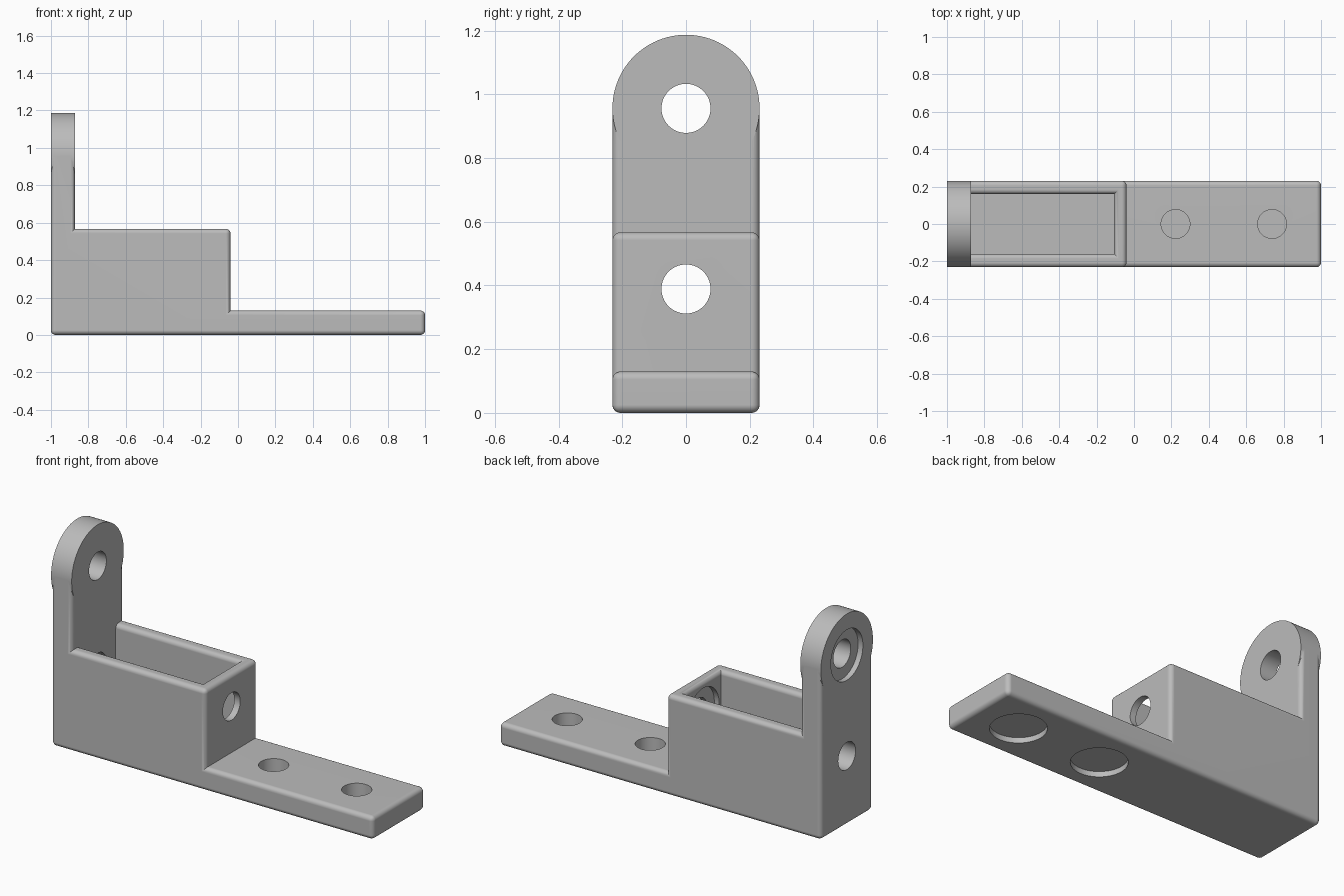
import bpy, bmesh
from math import radians, pi
from mathutils import Matrix, Vector

cube = bpy.data.objects.get("Cube")
if cube:
    bpy.data.objects.remove(cube, do_unlink=True)

HALF_WIDTH = 0.231   # half depth of the whole bracket
PLATE = 0.13         # plate and upright thickness
BOX_TOP = 0.567
EYE_Z = 0.956        # centre of the rounded upright end
HOLE, RECESS, SINK = 0.077, 0.142, 0.03
BACK, UPRIGHT_X, BOX_X = -1.0, -0.872, -0.04

grey = bpy.data.materials.new("plain grey")
grey.use_nodes = True
grey.diffuse_color = (0.5, 0.5, 0.5, 1)
grey.node_tree.nodes["Principled BSDF"].inputs["Base Color"].default_value = (0.5, 0.5, 0.5, 1)


def new_object(name, bm):
    mesh = bpy.data.meshes.new(name)
    bmesh.ops.recalc_face_normals(bm, faces=bm.faces)
    bm.to_mesh(mesh)
    bm.free()
    mesh.materials.append(grey)
    obj = bpy.data.objects.new(name, mesh)
    bpy.context.collection.objects.link(obj)
    return obj


def box(name, low, high):
    bm = bmesh.new()
    low, high = Vector(low), Vector(high)
    bmesh.ops.create_cube(bm, size=1, matrix=Matrix.Translation((low + high) / 2)
                          @ Matrix.Diagonal((high - low).to_4d()))
    return new_object(name, bm)


def rod(name, axis, start, end, radius, offset, sides=64):
    """Cylinder from start to end along x or z; offset is its other coordinate."""
    bm = bmesh.new()
    mid = (start + end) / 2
    if axis == "X":
        place = Matrix.Translation((mid, 0, offset)) @ Matrix.Rotation(pi / 2, 4, "Y")
    else:
        place = Matrix.Translation((offset, 0, mid))
    bmesh.ops.create_cone(bm, cap_ends=True, segments=sides, radius1=radius,
                          radius2=radius, depth=end - start, matrix=place)
    return new_object(name, bm)


def combine(target, other, operation):
    other.hide_render = True
    mod = target.modifiers.new("boolean", "BOOLEAN")
    mod.operation, mod.solver, mod.object = operation, "EXACT", other
    bpy.context.view_layer.objects.active = target
    bpy.ops.object.modifier_apply(modifier=mod.name)
    bpy.data.objects.remove(other, do_unlink=True)


# Stepped body: mounting plate, box and upright in one profile
profile = [(BACK, 0), (1, 0), (1, PLATE), (BOX_X, PLATE), (BOX_X, BOX_TOP),
           (UPRIGHT_X, BOX_TOP), (UPRIGHT_X, EYE_Z), (BACK, EYE_Z)]
bm = bmesh.new()
face = bm.faces.new([bm.verts.new((x, -HALF_WIDTH, z)) for x, z in profile])
side = bmesh.ops.extrude_face_region(bm, geom=[face])["geom"]
bmesh.ops.translate(bm, vec=(0, 2 * HALF_WIDTH, 0),
                    verts=[v for v in side if isinstance(v, bmesh.types.BMVert)])
bracket = new_object("bracket", bm)

# Open cavity of the box
combine(bracket, box("cavity_cutter", (UPRIGHT_X, -0.16, PLATE), (-0.107, 0.16, 0.7)),
        "DIFFERENCE")

# Round every outward edge except the top of the upright
bm = bmesh.new()
bm.from_mesh(bracket.data)
bmesh.ops.remove_doubles(bm, verts=bm.verts, dist=0.0005)
bmesh.ops.dissolve_limit(bm, angle_limit=radians(1), verts=bm.verts, edges=bm.edges)
bmesh.ops.recalc_face_normals(bm, faces=bm.faces)
outward = [e for e in bm.edges if len(e.link_faces) == 2
           and e.calc_face_angle_signed() > 0.5
           and min(v.co.z for v in e.verts) < EYE_Z - 0.01]
bmesh.ops.bevel(bm, geom=outward, offset=0.025, offset_type="OFFSET", segments=5,
                profile=0.5, affect="EDGES", clamp_overlap=True)
bm.to_mesh(bracket.data)
bm.free()

# Rounded end of the upright
combine(bracket, rod("upright_eye", "X", BACK, UPRIGHT_X, HALF_WIDTH, EYE_Z, 96), "UNION")

# Upright hole with its outer recess, and the two cable holes through the box
cutters = [
    ("X", BACK - 0.1, UPRIGHT_X + 0.1, HOLE, EYE_Z),
    ("X", BACK - 0.1, BACK + SINK, RECESS, EYE_Z),
    ("X", BACK - 0.1, BOX_X + 0.1, HOLE, 0.389),
    ("X", -0.2, -0.107 + SINK, RECESS, 0.389),
]
# Plate holes: blind from above, wide recess from below
for x in (0.222, 0.738):
    cutters += [("Z", SINK + 0.012, PLATE + 0.1, HOLE, x), ("Z", -0.1, SINK, RECESS, x)]
for cutter in cutters:
    combine(bracket, rod("hole_cutter", *cutter), "DIFFERENCE")

# Smooth fillets and bores, crisp flat faces
bpy.ops.object.select_all(action="DESELECT")
bracket.select_set(True)
bpy.context.view_layer.objects.active = bracket
bpy.ops.object.shade_smooth_by_angle(angle=radians(30))
weighted = bracket.modifiers.new("weighted normals", "WEIGHTED_NORMAL")
weighted.keep_sharp = True
